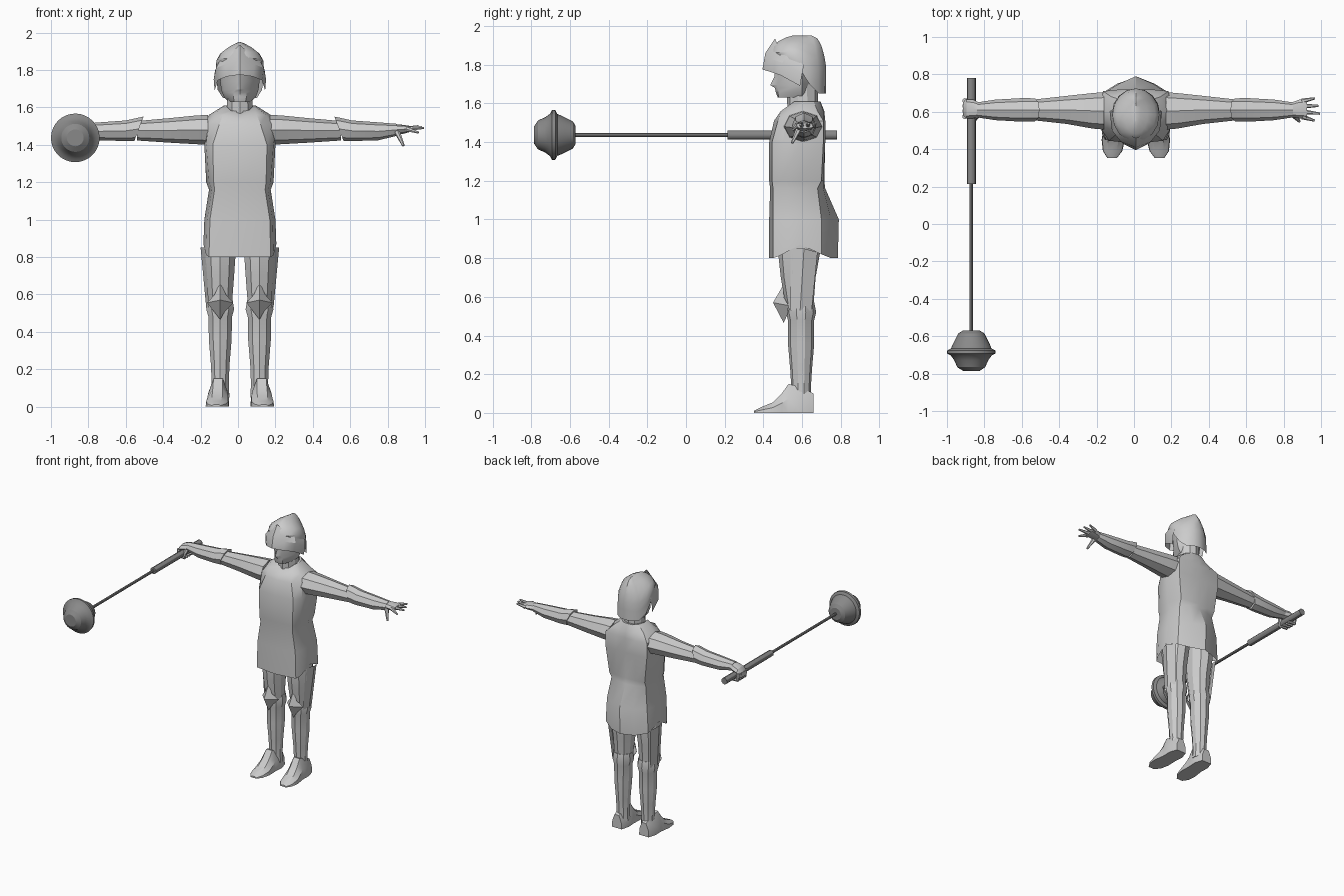
import bpy, bmesh, math
from mathutils import Vector

CX, TAU = 0.01, math.tau          # body centre line, full turn


def material(name, v):
    m = bpy.data.materials.new(name)
    m.diffuse_color = (v, v, v, 1)
    return m


ARMOUR = material("light grey", 0.6)
IRON = material("dark grey", 0.25)


def loft(name, rings, mat=ARMOUR, closed=True, caps=(True, True)):
    """Skin a list of equal-length point rings."""
    bm = bmesh.new()
    rows = [[bm.verts.new(p) for p in r] for r in rings]
    n = len(rows[0])
    for a, b in zip(rows, rows[1:]):
        for i in range(n if closed else n - 1):
            j = (i + 1) % n
            bm.faces.new((a[i], a[j], b[j], b[i]))
    if closed:
        for cap, row in zip(caps, (rows[0], rows[-1])):
            if cap:
                bm.faces.new(row)
    bmesh.ops.remove_doubles(bm, verts=bm.verts, dist=0.0005)
    bmesh.ops.recalc_face_normals(bm, faces=bm.faces)
    me = bpy.data.meshes.new(name)
    bm.to_mesh(me)
    bm.free()
    me.materials.append(mat)
    ob = bpy.data.objects.new(name, me)
    bpy.context.collection.objects.link(ob)
    return ob


def sym(z, pts):
    """Ring from front-to-back half points (x, y[, z]), mirrored in x."""
    h = [(p[0], p[1], p[2] if len(p) > 2 else z) for p in pts]
    ring = h + [(-x, y, w) for x, y, w in reversed(h) if x > 0]
    return [(x + CX, y, w) for x, y, w in ring]


def zring(x, y, z, rx, ry, n=10):
    return [(x + rx * math.sin(TAU * i / n), y - ry * math.cos(TAU * i / n), z) for i in range(n)]


def xring(s, x, y, z, ry, rz, tilt=0, n=8):
    return [(s * (x - tilt * math.cos(TAU * i / n)) + CX * (s > 0),
             y + ry * math.sin(TAU * i / n), z + rz * math.cos(TAU * i / n)) for i in range(n)]


def rod(name, p, q, r1, r2, mat=ARMOUR, n=6):
    p, q = Vector(p), Vector(q)
    rot = (q - p).to_track_quat('Z', 'Y')
    ring = lambda c, r: [c + rot @ Vector((r * math.cos(TAU * i / n), r * math.sin(TAU * i / n), 0))
                         for i in range(n)]
    return loft(name, [ring(p, r1), ring(q, r2)], mat)


# Tunic: open skirt with raised side hems, waist, chest and collar
loft("tunic", [
    sym(.80, [(0, .43), (.165, .45), (.18, .48, .81), (.195, .59, .87), (.18, .70, .82), (.10, .75), (0, .785)]),
    sym(1.0, [(0, .43), (.16, .45), (.175, .49), (.19, .59), (.17, .70), (.09, .75), (0, .79)]),
    sym(1.16, [(0, .435), (.135, .45), (.15, .49), (.165, .59), (.145, .68), (.08, .71), (0, .72)]),
    sym(1.20, [(0, .43), (.14, .445), (.165, .49), (.18, .59), (.15, .70), (.08, .71), (0, .715)]),
    sym(1.40, [(0, .43), (.145, .445), (.18, .50), (.19, .59), (.175, .71), (.08, .72), (0, .72)]),
    sym(1.51, [(0, .455), (.11, .475), (.17, .52), (.195, .60), (.175, .71), (.08, .72), (0, .72)]),
    sym(1.56, [(0, .485, 1.535), (.09, .49), (.14, .54), (.165, .61), (.13, .68), (.06, .71), (0, .715)]),
    sym(1.61, [(0, .53, 1.57), (.045, .53, 1.58), (.075, .56), (.085, .61), (.07, .66), (.04, .69), (0, .695)]),
], caps=(False, True))

# Neck and face
loft("neck", [zring(CX, .605, 1.55, .075, .08), zring(CX, .60, 1.70, .068, .08)])
loft("face", [
    sym(1.63, [(0, .475), (.03, .48), (.05, .53), (.06, .60), (0, .64)]),
    sym(1.655, [(0, .465), (.035, .475), (.07, .54), (.085, .60), (0, .66)]),
    sym(1.68, [(0, .46), (.035, .475), (.078, .54), (.095, .60), (0, .67)]),
    sym(1.695, [(0, .435), (.025, .472), (.085, .54), (.10, .60), (0, .68)]),
    sym(1.74, [(0, .458), (.03, .48), (.09, .54), (.105, .60), (0, .69)]),
    sym(1.82, [(0, .45), (.05, .47), (.09, .54), (.10, .60), (0, .69)]),
])

# Helmet shell: low neck guard, narrowing to a fore-and-aft ridge
helmet = []
for t, sx, y0, y1 in [(0, 1, .46, .725), (.25, 1, .45, .725), (.45, .98, .44, .725),
                      (.65, .82, .45, .715), (.83, .5, .48, .70), (.95, .2, .52, .68), (1, .02, .55, .65)]:
    ring = []
    for i in range(16):
        a = TAU * i / 16
        c = -math.cos(a)
        low = 1.79 - .14 * min(1, max(0, (c + .1) / .7))
        ring.append((CX + .128 * sx * math.sin(a), (y0 + y1) / 2 + (y1 - y0) / 2 * c,
                     low + (1.95 - low) * t))
    helmet.append(ring)
loft("helmet", helmet, caps=(False, True))


# Visor: peaked band wrapped around the brow
def band(pts):
    return [(CX - x, y, z) for x, y, z in reversed(pts[1:])] + [(CX + x, y, z) for x, y, z in pts]


loft("visor", [
    band([(0, .395, 1.775), (.07, .43, 1.765), (.118, .49, 1.745), (.135, .59, 1.69)]),
    band([(0, .41, 1.86), (.08, .44, 1.83), (.128, .50, 1.81), (.14, .60, 1.75)]),
    band([(0, .46, 1.935), (.05, .48, 1.89), (.105, .52, 1.855), (.132, .61, 1.80)]),
], closed=False)

for side, s in (("right", -1), ("left", 1)):
    # Arm: sleeve, flared gauntlet and pointed elbow guard
    loft(side + "_upper_arm", [xring(s, *v) for v in [
        (.16, .605, 1.48, .10, .08), (.22, .605, 1.48, .095, .077), (.36, .61, 1.477, .075, .066),
        (.54, .61, 1.475, .055, .052)]])
    loft(side + "_gauntlet", [xring(s, *v) for v in [
        (.53, .61, 1.485, .062, .066, .025), (.60, .61, 1.475, .063, .055), (.74, .61, 1.472, .055, .048),
        (.84, .61, 1.48, .04, .032)]])

    # Leg: thigh, knee cuff, greave and ankle
    lx = CX + s * .105
    loft(side + "_thigh", [zring(lx, .585, .92, .085, .10), zring(lx, .585, .84, .088, .11),
                           zring(lx, .58, .70, .078, .09), zring(lx, .59, .50, .062, .065)])
    loft(side + "_thigh_plate", [
        [(lx + s * .08, .54, .85), (lx + s * .105, .61, .85), (lx + s * .075, .68, .83)],
        [(lx + s * .06, .54, .53), (lx + s * .075, .59, .53), (lx + s * .055, .65, .53)]], closed=False)
    loft(side + "_greave", [zring(lx, .595, z, rx, ry) for z, rx, ry in [
        (.57, .07, .068), (.52, .078, .078), (.48, .066, .068), (.36, .064, .068),
        (.22, .052, .056), (.12, .048, .05), (.05, .052, .05)]])
    # Diamond knee guard
    loft(side + "_knee_guard", [
        [(lx + dx, .505, z - .02 * (dx == 0)) for dx, z in ((-.03, .60), (0, .685), (.03, .60))],
        [(lx - .07, .53, .555), (lx, .45, .57), (lx + .07, .53, .555)],
        [(lx - .025, .525, .51), (lx, .505, .465), (lx + .025, .525, .51)]], closed=False)

    # Foot: sections from heel to toe, (y, half width, height)
    foot = []
    for y, w, h in [(.66, .04, .10), (.60, .058, .13), (.53, .055, .15), (.495, .058, .10),
                    (.45, .062, .055), (.39, .052, .03), (.352, .025, .012)]:
        fx = lx + s * (.01 + .06 * max(0, .55 - y))
        foot.append([(fx - w, y, 0), (fx + w, y, 0), (fx + w * .95, y, h * .5),
                     (fx + w * .45, y, h), (fx - w * .45, y, h), (fx - w * .95, y, h * .5)])
    loft(side + "_foot", foot)

# Open hand with spread fingers
loft("left_hand", [xring(1, *v) for v in [
    (.82, .61, 1.48, .036, .028), (.875, .615, 1.483, .05, .024), (.915, .615, 1.485, .052, .015)]])
for i, (y, tx, ty, tz) in enumerate([(.573, .965, .553, 1.465), (.60, .995, .59, 1.49),
                                    (.63, .985, .632, 1.495), (.657, .965, .672, 1.50)]):
    rod(f"left_finger_{i + 1}", (.90, y, 1.485), (tx, ty, tz), .014, .006)
rod("left_thumb", (.85, .585, 1.47), (.885, .548, 1.395), .016, .007)

# Closed hand wrapped around the grip
loft("right_hand", [xring(-1, *v) for v in [
    (.82, .61, 1.48, .036, .03), (.86, .615, 1.475, .05, .03), (.895, .615, 1.465, .052, .025),
    (.915, .615, 1.44, .05, .02)]])
for i in range(4):
    y = .575 + .028 * i
    rod(f"right_finger_{i + 1}", (-.905, y, 1.46), (-.90, y, 1.405), .014, .012)
    rod(f"right_fingertip_{i + 1}", (-.905, y, 1.408), (-.85, y, 1.402), .012, .009)
rod("right_thumb", (-.84, .58, 1.47), (-.855, .552, 1.41), .016, .009)

# Mace: grip, shaft and flanged round head
WX, WZ = -.87, 1.437
rod("mace_grip", (WX, .78, WZ), (WX, .215, WZ), .024, .024, IRON, 12)
rod("mace_shaft", (WX, .23, WZ), (WX, -.60, WZ), .01, .01, IRON, 8)
head = []
for y, r in [(-.57, .045), (-.585, .07), (-.615, .085), (-.645, .1), (-.665, .108), (-.675, .128), (-.692, .13),
             (-.702, .11), (-.73, .09), (-.765, .075), (-.785, .045)]:
    head.append([(WX + r * math.cos(TAU * i / 32), y, WZ + r * math.sin(TAU * i / 32)) for i in range(32)])
loft("mace_head", head, IRON)

# Soft shading with crisp edges
bpy.ops.object.select_all(action='SELECT')
bpy.context.view_layer.objects.active = bpy.context.collection.objects[0]
bpy.ops.object.shade_smooth_by_angle(angle=math.radians(30))
